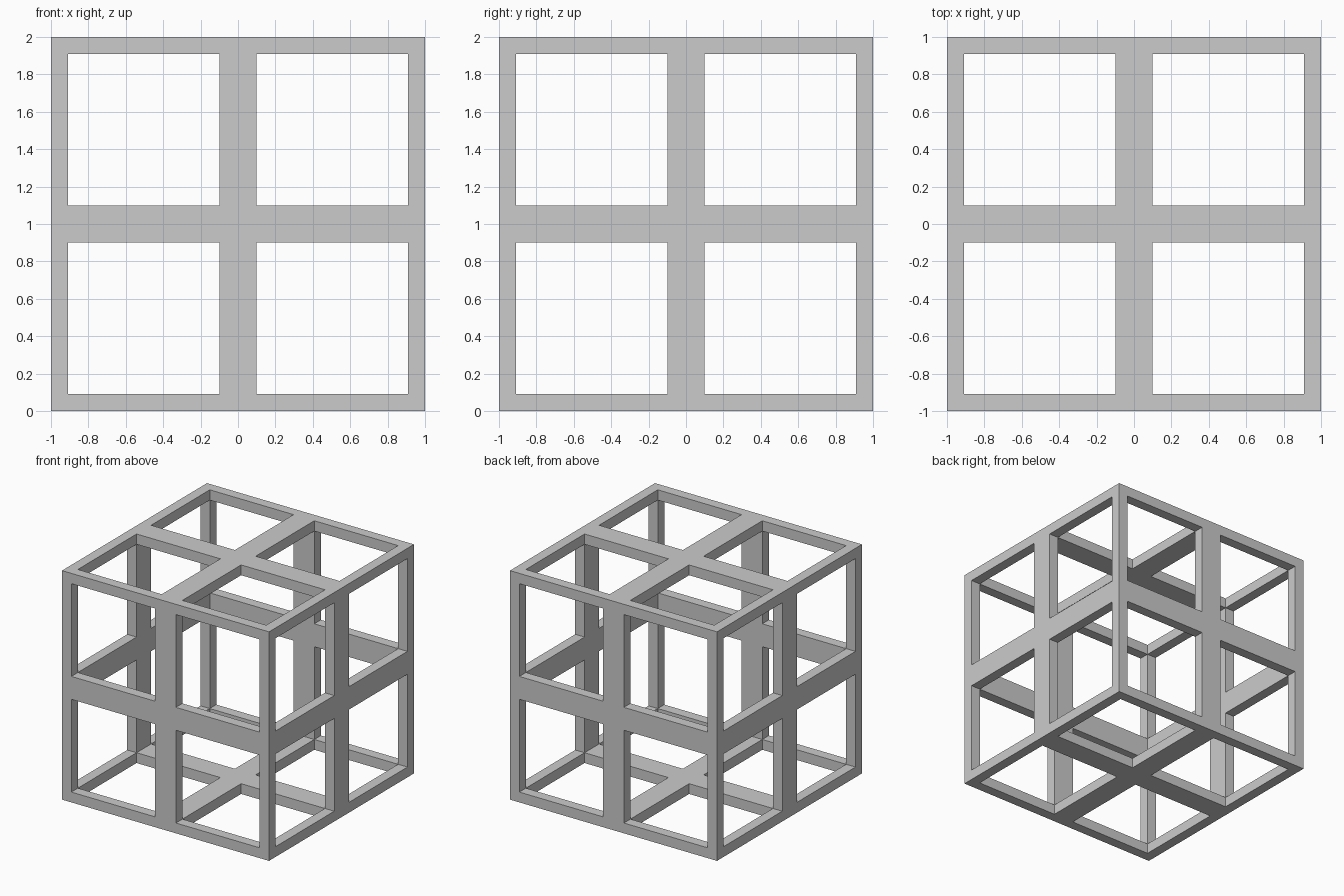
import bpy
import bmesh
from itertools import product
from mathutils import Vector

if "Cube" in bpy.data.objects:
    bpy.data.objects.remove(bpy.data.objects["Cube"])

# Cut positions along every axis: edge bar, opening, centre bar, opening, edge bar
CUTS = [-1.0, -0.91, -0.1, 0.1, 0.91, 1.0]
KIND = "EGMGE"


def is_solid(cell):
    """A cell is filled when it lies in the outer shell and not in an opening."""
    if any(not 0 <= i < 5 for i in cell):
        return False
    kinds = [KIND[i] for i in cell]
    return "E" in kinds and kinds.count("G") < 2


def add_face(bm, cell, axis, side):
    """Add the wall of a cell, facing outwards along the axis."""
    u, v = (axis + 1) % 3, (axis + 2) % 3
    loop = [(0, 0), (1, 0), (1, 1), (0, 1)]
    if side == 0:
        loop.reverse()
    verts = []
    for a, b in loop:
        idx = list(cell)
        idx[axis] += side
        idx[u] += a
        idx[v] += b
        co = Vector([CUTS[i] for i in idx]) + Vector((0, 0, 1))
        verts.append(bm.verts.new(co))
    bm.faces.new(verts)


# Open cube frame with a cross on every side
bm = bmesh.new()
for cell in product(range(5), repeat=3):
    if not is_solid(cell):
        continue
    for axis, side in product(range(3), (0, 1)):
        neighbour = list(cell)
        neighbour[axis] += 1 if side else -1
        if not is_solid(neighbour):
            add_face(bm, cell, axis, side)
bmesh.ops.remove_doubles(bm, verts=bm.verts, dist=1e-4)

mesh = bpy.data.meshes.new("cube_frame")
bm.to_mesh(mesh)
bm.free()
frame = bpy.data.objects.new("cube_frame", mesh)
bpy.context.collection.objects.link(frame)
